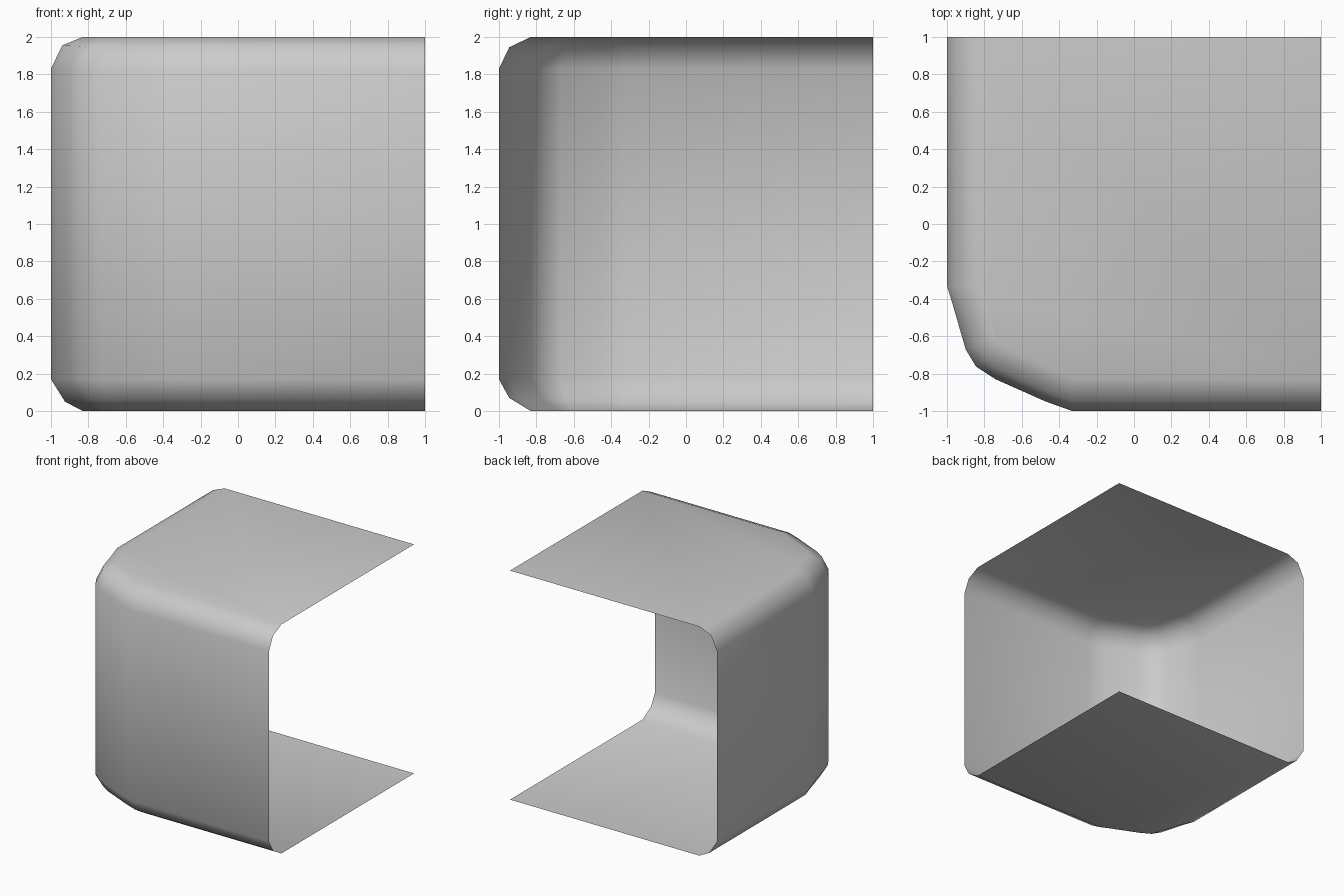
import bpy, bmesh
from mathutils import Vector

if "Cube" in bpy.data.objects:
    bpy.data.objects.remove(bpy.data.objects["Cube"])

# Plan outline of the wall, from the left-back edge round the corner to the right-front edge
path = [Vector(p) for p in [(-1, 1), (-1, -.33), (-.965, -.445), (-.90, -.67), (-.845, -.762),
                            (-.74, -.83), (-.475, -.948), (-.33, -1), (1, -1)]]
# Rows from floor to roof: (inset, z) at the left side, then at the front side
rows = [((.17, 0), (.17, 0)), ((.075, .05), (.055, .07)), ((0, .17), (0, .17)),
        ((0, 1.83), (0, 1.83)), ((.06, 1.955), (.055, 1.945)), ((.17, 2), (.17, 2))]


def inward(i):
    """Inward mitre direction of the outline at point i; straight walls keep theirs."""
    a = path[1] - path[0] if i <= 1 else path[i] - path[i - 1]
    b = path[-1] - path[-2] if i >= len(path) - 2 else path[i + 1] - path[i]
    if i <= 1:
        b = a
    if i >= len(path) - 2:
        a = b
    d = (a.normalized() + b.normalized()).normalized()
    return Vector((-d.y, d.x))


bm = bmesh.new()
grid = []
n = len(path)
for left, front in rows:
    ring = []
    for i, p in enumerate(path):
        t = min(max((i - 1) / (n - 3), 0), 1)
        inset = left[0] * (1 - t) + front[0] * t
        z = left[1] * (1 - t) + front[1] * t
        q = p + inward(i) * inset
        ring.append(bm.verts.new((q.x, q.y, z)))
    grid.append(ring)

# Wall and rounded edges
for lo, hi in zip(grid, grid[1:]):
    for i in range(n - 1):
        bm.faces.new((lo[i], lo[i + 1], hi[i + 1], hi[i]))

# Flat floor and roof
bm.faces.new([bm.verts.new((1, 1, 0))] + grid[0]).normal_flip()
bm.faces.new([bm.verts.new((1, 1, 2))] + grid[-1])

mesh = bpy.data.meshes.new("rounded_corner_shell")
bm.to_mesh(mesh)
bm.free()
mesh.shade_smooth()
shell = bpy.data.objects.new("rounded_corner_shell", mesh)
bpy.context.collection.objects.link(shell)
